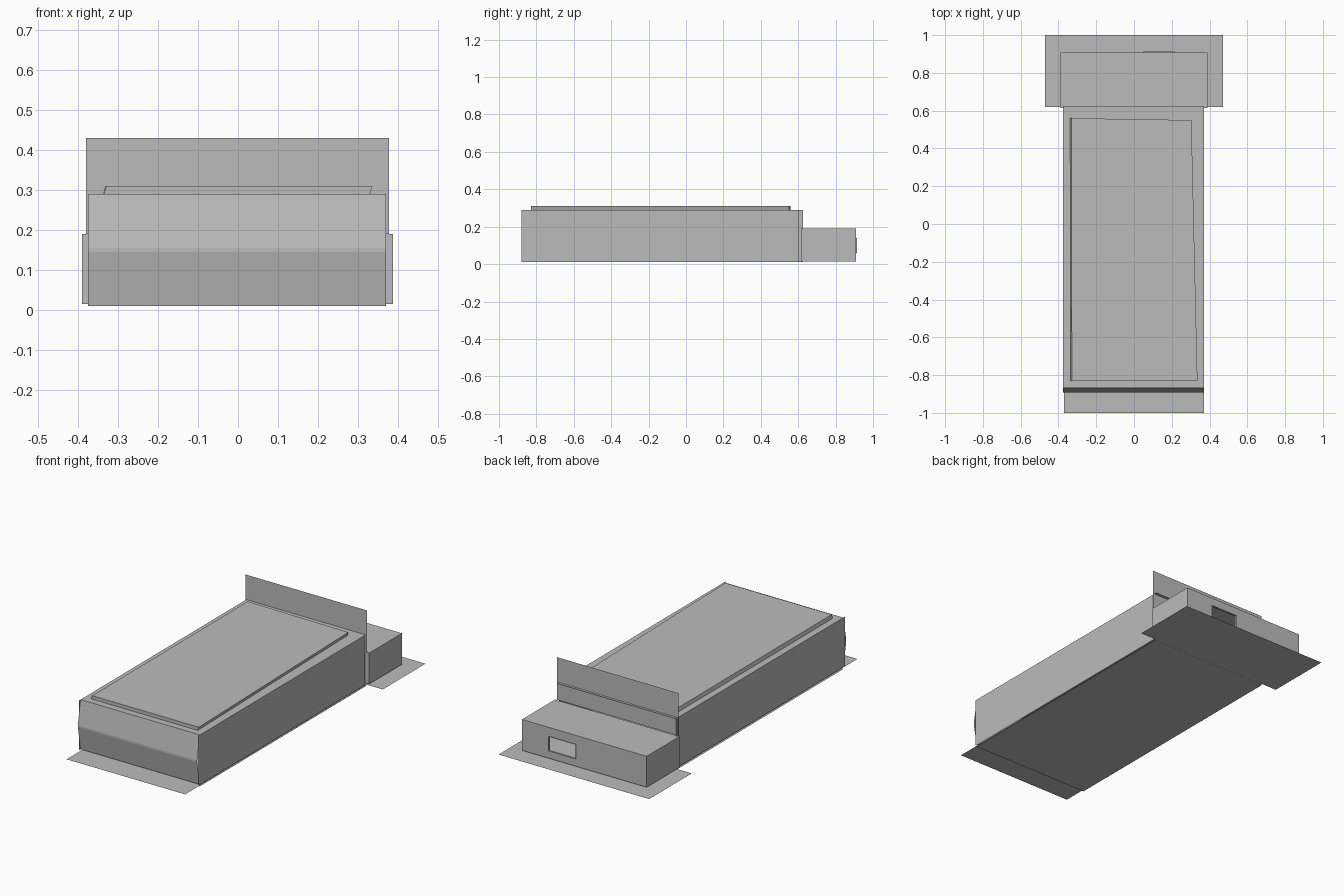
import bpy

cube = bpy.data.objects.get("Cube")
if cube:
    bpy.data.objects.remove(cube)

grey = bpy.data.materials.new("plain grey")
grey.use_nodes = True
GREY = (0.5, 0.5, 0.5, 1)
grey.diffuse_color = GREY
grey.node_tree.nodes["Principled BSDF"].inputs["Base Color"].default_value = GREY


def mesh(name, verts, faces):
    me = bpy.data.meshes.new(name)
    me.from_pydata(verts, [], faces)
    me.materials.append(grey)
    ob = bpy.data.objects.new(name, me)
    bpy.context.collection.objects.link(ob)
    return ob


def flat(name, x0, x1, y0, y1, z):
    return mesh(name, [(x0, y0, z), (x1, y0, z), (x1, y1, z), (x0, y1, z)], [(0, 1, 2, 3)])


def wall(name, a, b, z0, z1):
    """Upright sheet from plan point a to b; it faces right of a->b."""
    return mesh(name, [(*a, z0), (*b, z0), (*b, z1), (*a, z1)], [(0, 1, 2, 3)])


# T-shaped base sheet
outline = [(-0.37, -1), (0.37, -1), (0.37, 0.62), (0.47, 0.62),
           (0.47, 1), (-0.47, 1), (-0.47, 0.62), (-0.37, 0.62)]
mesh("base_sheet", [(x, y, 0.005) for x, y in outline], [tuple(range(len(outline)))])

# Main body panels
L, R = 0.37, -0.375
floor = flat("body_floor", R, L, -0.868, 0.62, 0)
floor.data.flip_normals()
flat("body_top", R, L, -0.868, 0.625, 0.29)
wall("body_left_side", (L, -0.88), (L, 0.605), 0.01, 0.29)
wall("body_right_side", (R, 0.625), (R, -0.88), 0.01, 0.29)

# Bowed front panel
profile = [(-0.868, 0.01), (-0.893, 0.145), (-0.893, 0.155), (-0.868, 0.29)]
verts = [(x, y, z) for y, z in profile for x in (R, L)]
mesh("body_front", verts, [(i, i + 1, i + 3, i + 2) for i in (0, 2, 4)])

# Skewed lid on top, leaning slightly sideways
plan = [(-0.335, -0.83), (0.33, -0.83), (0.298, 0.55), (-0.338, 0.56)]
verts = [(x, y, 0.29) for x, y in plan] + [(x + 0.006, y, 0.31) for x, y in plan]
mesh("lid", verts, [(i, (i + 1) % 4, (i + 1) % 4 + 4, i + 4) for i in range(4)] + [(4, 5, 6, 7)])

# Upright back board
wall("back_board", (0.378, 0.61), (-0.38, 0.61), 0.19, 0.43)

# Rear box, open below
XL, XR, Y0, Y1, Z0, Z1 = 0.388, -0.39, 0.615, 0.908, 0.015, 0.19
flat("box_top", XR, XL, Y0, Y1, Z1)
wall("box_left_side", (XL, Y0), (XL, Y1), Z0, Z1)
wall("box_right_side", (XR, Y1), (XR, Y0), Z0, Z1)
wall("box_inner_side", (XR, Y0), (XL, Y0), Z0, Z1)

# Box back with a window opening, and its shallow rim
outer = [(XL, Z0), (XR, Z0), (XR, Z1), (XL, Z1)]
hole = [(0.218, 0.06), (0.05, 0.06), (0.05, 0.14), (0.218, 0.14)]
ring = [(i, (i + 1) % 4, (i + 1) % 4 + 4, i + 4) for i in range(4)]
mesh("box_back", [(x, Y1, z) for x, z in outer + hole], ring)
mesh("window_rim", [(x, y, z) for y in (Y1 - 0.006, Y1 + 0.006) for x, z in hole], ring)
